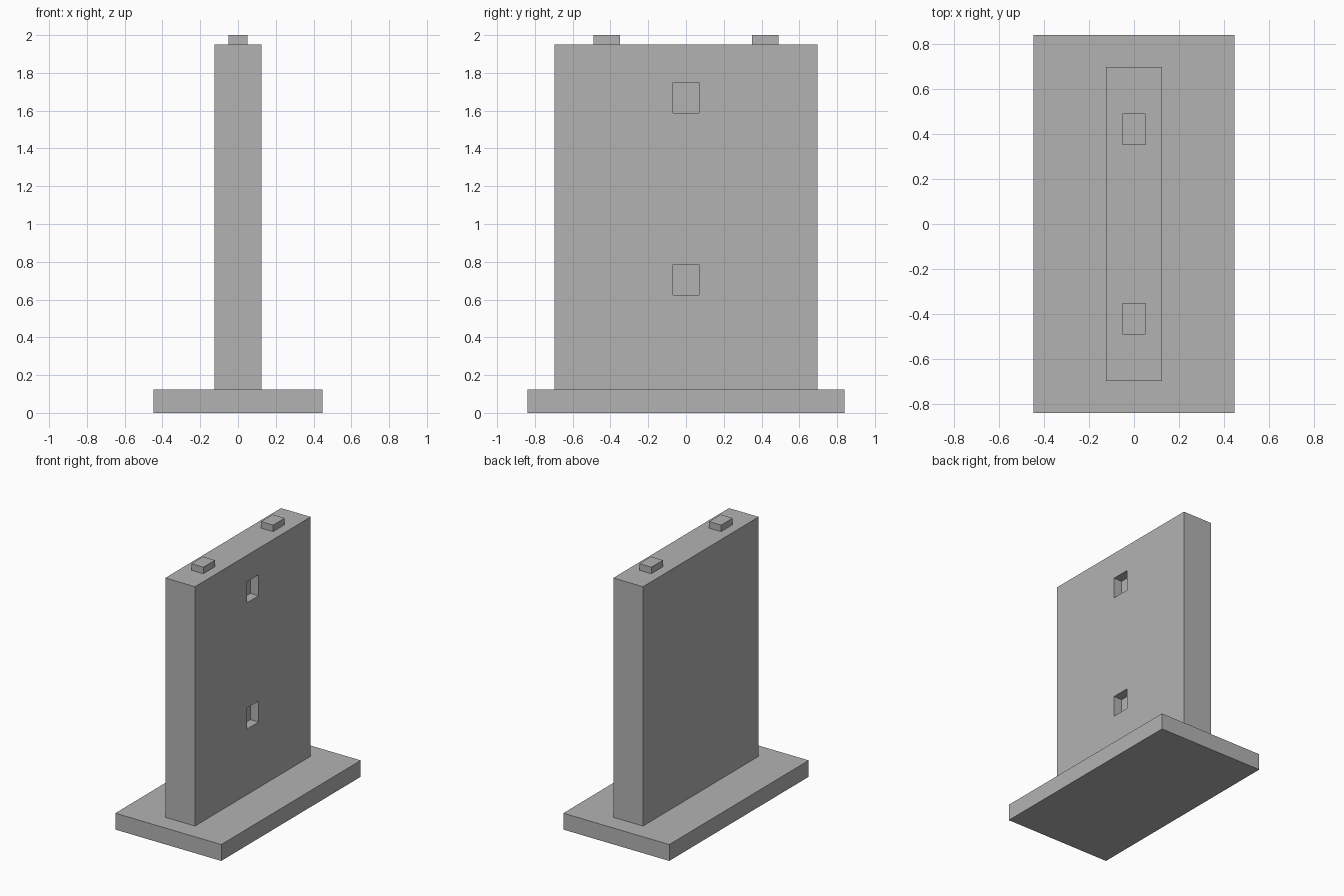
import bpy

cube = bpy.data.objects.get("Cube")
if cube:
    bpy.data.objects.remove(cube, do_unlink=True)

# Single plain grey
grey = bpy.data.materials.new("plain grey")
grey.use_nodes = True
colour = (0.45, 0.45, 0.45, 1)
grey.diffuse_color = colour
grey.node_tree.nodes["Principled BSDF"].inputs["Base Color"].default_value = colour


def box(name, low, high):
    """Axis-aligned box between two corners."""
    centre = [(a + b) / 2 for a, b in zip(low, high)]
    bpy.ops.mesh.primitive_cube_add(size=1, location=centre)
    obj = bpy.context.object
    obj.name = name
    obj.scale = [b - a for a, b in zip(low, high)]
    bpy.ops.object.transform_apply(location=False, rotation=False, scale=True)
    obj.data.materials.append(grey)
    return obj


BASE_TOP, WALL_TOP, PEG_TOP = 0.125, 1.95, 2.0
WALL_X, WALL_Y = 0.125, 0.697
POCKET_DEPTH = 0.07

# Base plate and upright wall
box("base_plate", (-0.447, -0.84, 0), (0.447, 0.84, BASE_TOP))
wall = box("wall_panel", (-WALL_X, -WALL_Y, BASE_TOP), (WALL_X, WALL_Y, WALL_TOP))

# Rectangular pockets in the +x face of the wall
for name, z in (("lower", 0.705), ("upper", 1.668)):
    cutter = box(name + "_pocket_cutter",
                 (WALL_X - POCKET_DEPTH, -0.07, z - 0.08),
                 (WALL_X + 0.1, 0.07, z + 0.08))
    cutter.hide_render = True
    cut = wall.modifiers.new(name + "_pocket", "BOOLEAN")
    cut.operation = "DIFFERENCE"
    cut.solver = "EXACT"
    cut.object = cutter
    bpy.context.view_layer.objects.active = wall
    bpy.ops.object.modifier_apply(modifier=cut.name)
    bpy.data.objects.remove(cutter, do_unlink=True)

# Locating pegs on the top edge
for name, y in (("front_peg", -0.42), ("back_peg", 0.42)):
    box(name, (-0.051, y - 0.07, WALL_TOP), (0.051, y + 0.07, PEG_TOP))
